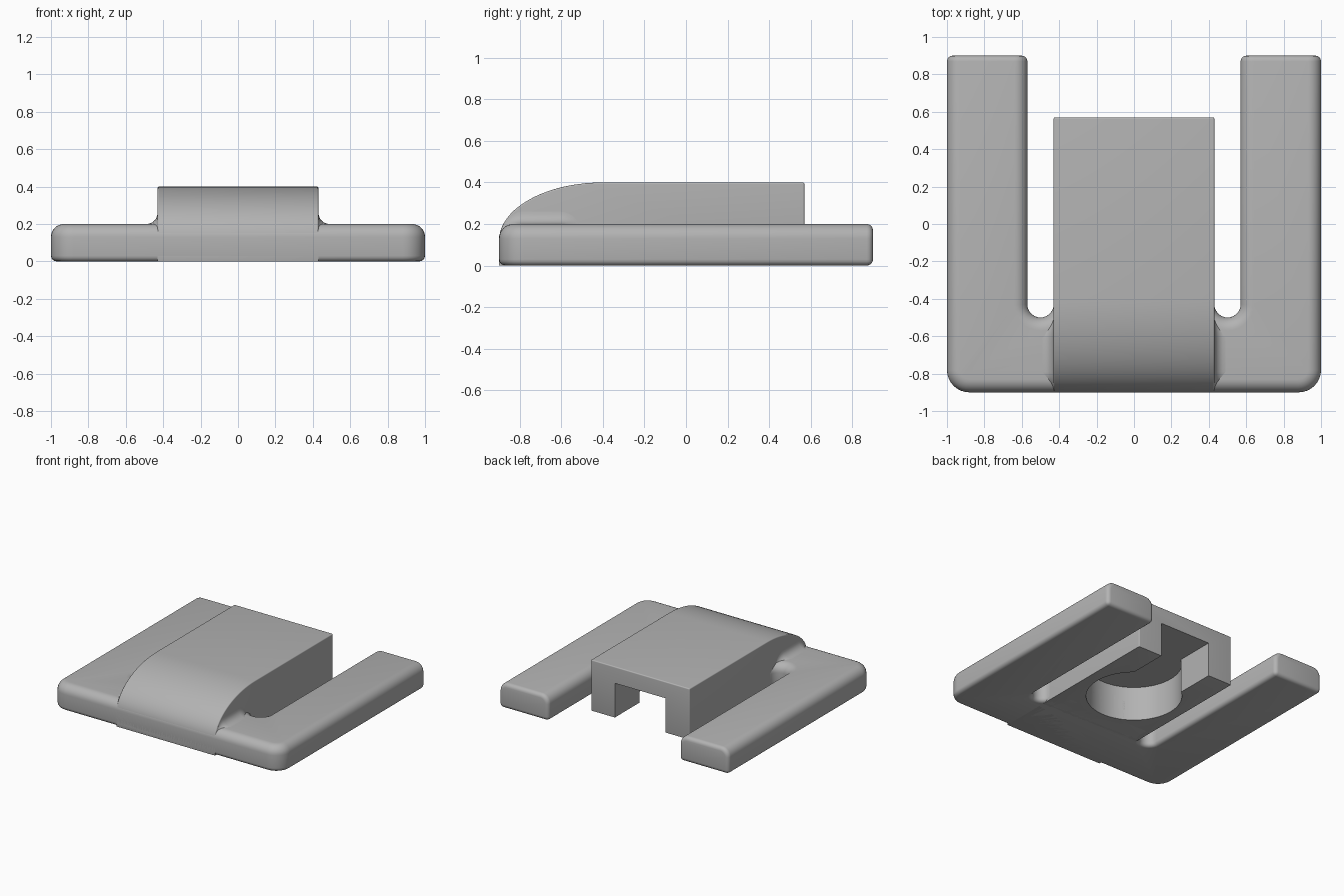
import bpy, bmesh
from math import sin, cos, pi, radians

cube = bpy.data.objects.get("Cube")
if cube:
    bpy.data.objects.remove(cube, do_unlink=True)

grey = bpy.data.materials.new("plain grey")
grey.use_nodes = True
grey.diffuse_color = (0.45, 0.45, 0.45, 1)
grey.node_tree.nodes["Principled BSDF"].inputs["Base Color"].default_value = (0.45, 0.45, 0.45, 1)


def arc(cx, cy, rx, ry, a0, a1, n=8):
    angles = [radians(a0 + (a1 - a0) * i / n) for i in range(n + 1)]
    return [(cx + rx * cos(a), cy + ry * sin(a)) for a in angles]


def loft(rings):
    """Closed solid through a row of matching rings."""
    bm = bmesh.new()
    rows = [[bm.verts.new(p) for p in ring] for ring in rings]
    n = len(rows[0])
    for a, b in zip(rows, rows[1:]):
        for i in range(n):
            bm.faces.new((a[i], a[(i + 1) % n], b[(i + 1) % n], b[i]))
    bm.faces.new(rows[0])
    bm.faces.new(rows[-1])
    bmesh.ops.recalc_face_normals(bm, faces=bm.faces)
    return bm


def round_edges(bm, radius, segments, rule):
    edges = [e for e in bm.edges if rule(e)]
    bmesh.ops.bevel(bm, geom=edges, offset=radius, segments=segments,
                    profile=0.5, affect='EDGES', clamp_overlap=True)


def on(edge, axis, value):
    return all(abs(v.co[axis] - value) < 1e-4 for v in edge.verts)


def sharp(edge):
    return edge.calc_face_angle(0) > radians(40)


def finish(bm, name):
    bmesh.ops.recalc_face_normals(bm, faces=bm.faces)
    mesh = bpy.data.meshes.new(name)
    bm.to_mesh(mesh)
    bm.free()
    mesh.materials.append(grey)
    obj = bpy.data.objects.new(name, mesh)
    bpy.context.collection.objects.link(obj)
    return obj


def activate(obj):
    bpy.ops.object.select_all(action='DESELECT')
    obj.select_set(True)
    bpy.context.view_layer.objects.active = obj


# Base plate with two arms: half outline, mirrored, extruded, rounded
half = arc(0.88, -0.78, 0.12, 0.12, -90, 0)
half += [(1, 0.9), (0.57, 0.9)]
half += arc(0.5, -0.43, 0.07, 0.07, 0, -180, 14)
half += [(0.42, -0.4), (0.42, -0.3)]
outline = half + [(-x, y) for x, y in reversed(half)]
bm = loft([[(x, y, z) for x, y in outline] for z in (0, 0.2)])
round_edges(bm, 0.11, 8, lambda e: on(e, 2, 0.2) and not on(e, 1, 0.9))
round_edges(bm, 0.03, 4, lambda e: sharp(e) and (on(e, 1, 0.9) or on(e, 2, 0)))
base = finish(bm, "base_with_arms")

# Raised centre tongue with a curved nose
profile = [(0.57, 0), (0.57, 0.4)]
profile += arc(-0.4, 0.12, 0.5, 0.28, 90, 180, 20) + [(-0.9, 0)]
bm = loft([[(x, y, z) for y, z in profile] for x in (-0.43, 0.43)])
round_edges(bm, 0.055, 6, lambda e: sharp(e) and max(v.co.z for v in e.verts) > 0.1
            and not on(e, 1, -0.9))
round_edges(bm, 0.025, 3, lambda e: sharp(e) and on(e, 2, 0))
tongue = finish(bm, "centre_tongue")

# Keyhole pocket under the tongue: round socket and channel to the back
socket = [(x, y) for x, y in arc(0, 0, 0.344, 0.344, 130, 410, 56)]
keyhole = socket + [(0.221, 0.8), (-0.221, 0.8)]
cutter = finish(loft([[(x, y, z) for x, y in keyhole] for z in (-0.1, 0.27)]),
                "pocket_cutter")
cutter.hide_render = True
for obj in (base, tongue):
    activate(obj)
    mod = obj.modifiers.new("pocket", 'BOOLEAN')
    mod.operation = 'DIFFERENCE'
    mod.solver = 'EXACT'
    mod.object = cutter
    bpy.ops.object.modifier_apply(modifier=mod.name)
bpy.data.objects.remove(cutter, do_unlink=True)

# Concave fillets where the tongue rises from the base
path = []
for i in range(8):
    a = radians(80 - i * 80 / 7)
    path.append((-0.79 - 0.11 * sin(a), 0.09 + 0.11 * cos(a), 0.005 + 0.055 * cos(a) ** 1.5))
for i in range(8):
    a = i * pi / 14
    path.append((-0.61 + 0.11 * sin(a), 0.09 + 0.11 * cos(a), 0.06))
fillets = []
for side, label in ((1, "left"), (-1, "right")):
    rings = []
    for y, z, r in path:
        section = arc(0.43 + r, z + r, r, r, 180, 270, 6)
        section += [(0.43 + r, z - 0.03), (0.41, z - 0.03), (0.41, z + r)]
        rings.append([(side * x, y, h) for x, h in section])
    fillets.append(finish(loft(rings), label + "_tongue_fillet"))

for obj in [base, tongue] + fillets:
    activate(obj)
    bpy.ops.object.shade_smooth_by_angle(angle=radians(35))
